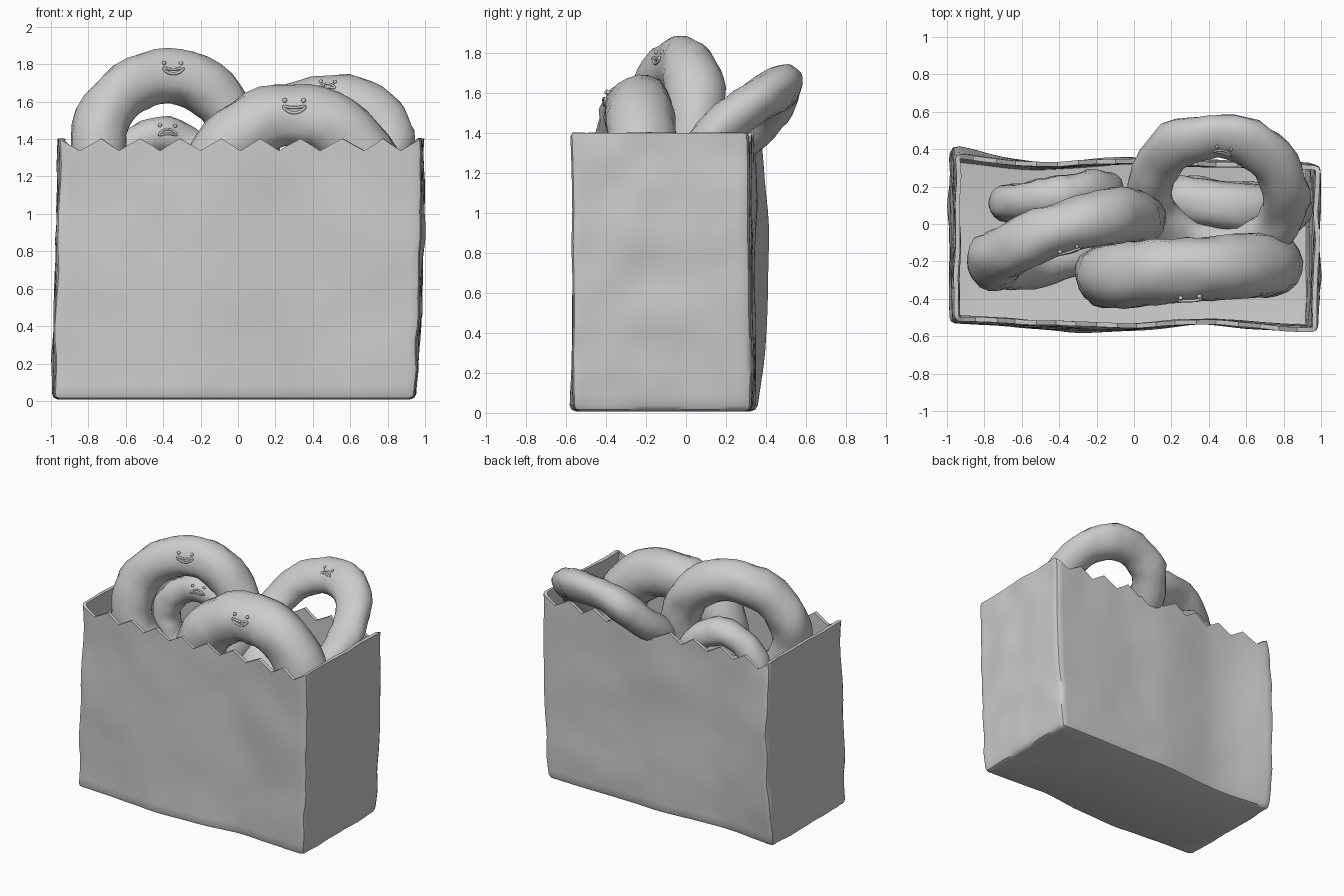
import bpy, bmesh
from math import sin, cos, pi, radians, atan2, hypot, asin, exp
from mathutils import Vector, Euler, Matrix, noise

if "Cube" in bpy.data.objects:
    bpy.data.objects.remove(bpy.data.objects["Cube"])


def new_object(name, bm, matrix=None):
    mesh = bpy.data.meshes.new(name)
    bm.normal_update()
    bm.to_mesh(mesh)
    bm.free()
    ob = bpy.data.objects.new(name, mesh)
    bpy.context.collection.objects.link(ob)
    if matrix:
        ob.matrix_world = matrix
    return ob


def smooth(ob, angle):
    bpy.ops.object.select_all(action='DESELECT')
    ob.select_set(True)
    bpy.context.view_layer.objects.active = ob
    for m in list(ob.modifiers):
        bpy.ops.object.modifier_apply(modifier=m.name)
    bpy.ops.object.shade_smooth_by_angle(angle=radians(angle))


# ---- paper bag: four crumpled walls, zigzag rim front and back ----
BOTTOM = [(-.995, -.535), (.945, -.565), (.945, .325), (-.985, .365)]
TOP = [(-.955, -.515), (.985, -.575), (.995, .31), (-.96, .385)]
COUNTS = [36, 16, 36, 16]
ROWS = 18


def bag_point(side, i, row):
    f, t = i / COUNTS[side], row / ROWS
    nxt = (side + 1) % 4
    low = Vector(BOTTOM[side]).lerp(Vector(BOTTOM[nxt]), f)
    high = Vector(TOP[side]).lerp(Vector(TOP[nxt]), f)
    p = low.lerp(high, t).to_3d()
    p.z = .008 + 1.395 * t
    if side % 2 == 0 and row == ROWS:
        p.z -= .065 * (0, .5, 1, .5)[i % 4]
    x, back = p.x, (p.y + .12) / .46   # back runs from -1 (front) to 1 (back)
    # broad dents and bulges of the walls
    if back > 0:
        p.y += back * (.055 * sin(pi * t) * max(0, -x) ** 3
                       - .04 * exp(-((x + .55) / .28) ** 2))
    else:
        p.y += back * .035 * exp(-((x + .3) / .4) ** 2) * (1 - .6 * t)
        p.y -= back * .02 * exp(-((x - .4) / .25) ** 2)
    p.x += max(0, x) * .015 * sin(pi * t)
    # fine crumpling
    q = p * 2.3
    p.x += .01 * noise.noise(q + Vector((3, 8, 1))) + .018 * noise.noise(q * 2.2)
    p.y += .014 * noise.noise(q + Vector((9, 2, 5))) + .006 * noise.noise(q * 2)
    return p


bm = bmesh.new()
loops = [[bm.verts.new(bag_point(s, i, r)) for s in range(4) for i in range(COUNTS[s])]
         for r in range(ROWS + 1)]
n = len(loops[0])
for a, b in zip(loops, loops[1:]):
    for i in range(n):
        j = (i + 1) % n
        bm.faces.new((a[i], a[j], b[j], b[i]))
bm.faces.new(loops[0][::-1])
bag = new_object("paper_bag", bm)
bev = bag.modifiers.new("round_folds", 'BEVEL')
bev.width, bev.segments, bev.limit_method, bev.angle_limit = .03, 2, 'ANGLE', radians(50)
sol = bag.modifiers.new("paper", 'SOLIDIFY')
sol.thickness, sol.offset = .025, -1
smooth(bag, 40)


# ---- lumpy rings, standing in the local XZ plane ----
def ring_surface(R, r, seed, u, v, lift=0):
    out = Vector((cos(u), 0, sin(u)))
    normal = out * cos(v) + Vector((0, sin(v), 0))
    p = out * R + normal * r
    lump = noise.noise(p * 5 + Vector((seed * 7.3, seed, 0)))
    fine = noise.noise(p * 13 + Vector((seed, 4, seed * 3)))
    return p + normal * (.022 * lump + .013 * fine + lift)


def make_ring(name, loc, lean, yaw, R, r, seed, face=None, flat=1, tall=1):
    mat = (Matrix.Translation(loc) @ Euler((radians(-lean), 0, radians(yaw))).to_matrix().to_4x4()
           @ Matrix.Diagonal((1, flat, tall, 1)))
    U, V = 44, 18
    bm = bmesh.new()
    g = [[bm.verts.new(ring_surface(R, r, seed, 2 * pi * i / U, 2 * pi * j / V))
          for j in range(V)] for i in range(U)]
    for i in range(U):
        for j in range(V):
            k, m = (i + 1) % U, (j + 1) % V
            bm.faces.new((g[i][j], g[i][m], g[k][m], g[k][j]))
    bmesh.ops.recalc_face_normals(bm, faces=bm.faces)
    smooth(new_object(name, bm, mat), 60)
    if not face:
        return
    fx, fz, size, bend = face

    def on_front(x, z, lift):
        # project a front-view point onto the front of the tube
        s = max(-.95, min(.95, (hypot(x, z) - R) / r))
        return ring_surface(R, r, seed, atan2(z, x), -pi / 2 + asin(s), lift)

    # eyes
    bm = bmesh.new()
    for side in (-1, 1):
        c = on_front(fx + side * .048 * size, fz + .036 * size, .003)
        bmesh.ops.create_uvsphere(bm, u_segments=12, v_segments=8, radius=.012 * size,
                                  matrix=Matrix.Translation(c))
    smooth(new_object(name + "_eyes", bm, mat), 60)
    # mouth outline
    cu = bpy.data.curves.new(name + "_mouth", 'CURVE')
    cu.dimensions, cu.bevel_depth, cu.bevel_resolution = '3D', .0075 * size, 2
    sp = cu.splines.new('POLY')
    N = 28
    sp.points.add(N - 1)
    for k in range(N):
        a = 2 * pi * k / N
        x = cos(a)
        z = .013 * sin(a) + bend * .018 * (x * x - .5) - .006
        sp.points[k].co = (*on_front(fx + .055 * size * x, fz + size * z, .003), 1)
    sp.use_cyclic_u = True
    ob = bpy.data.objects.new(name + "_mouth", cu)
    bpy.context.collection.objects.link(ob)
    ob.matrix_world = mat


# name, centre, lean back, yaw, ring radius, tube radius, seed, face (x, z, size, smile/frown)
make_ring("large_left_ring", (-.365, -.085, 1.34), 9, 17, .405, .143, 1, (0, .42, 1, 1))
make_ring("front_right_ring", (.29, -.245, 1.09), 0, 4, .437, .172, 2, (0, .48, 1.05, 1))
make_ring("leaning_back_ring", (.45, .165, 1.337), 46, -12, .367, .122, 3,
          (-.02, .35, .8, -1), .85, 1.14)
make_ring("small_left_ring", (-.42, .15, 1.15), 0, 8, .265, .10, 4, (.03, .285, .85, -1))
make_ring("buried_right_ring", (.46, .11, .74), 0, -5, .37, .125, 5)
